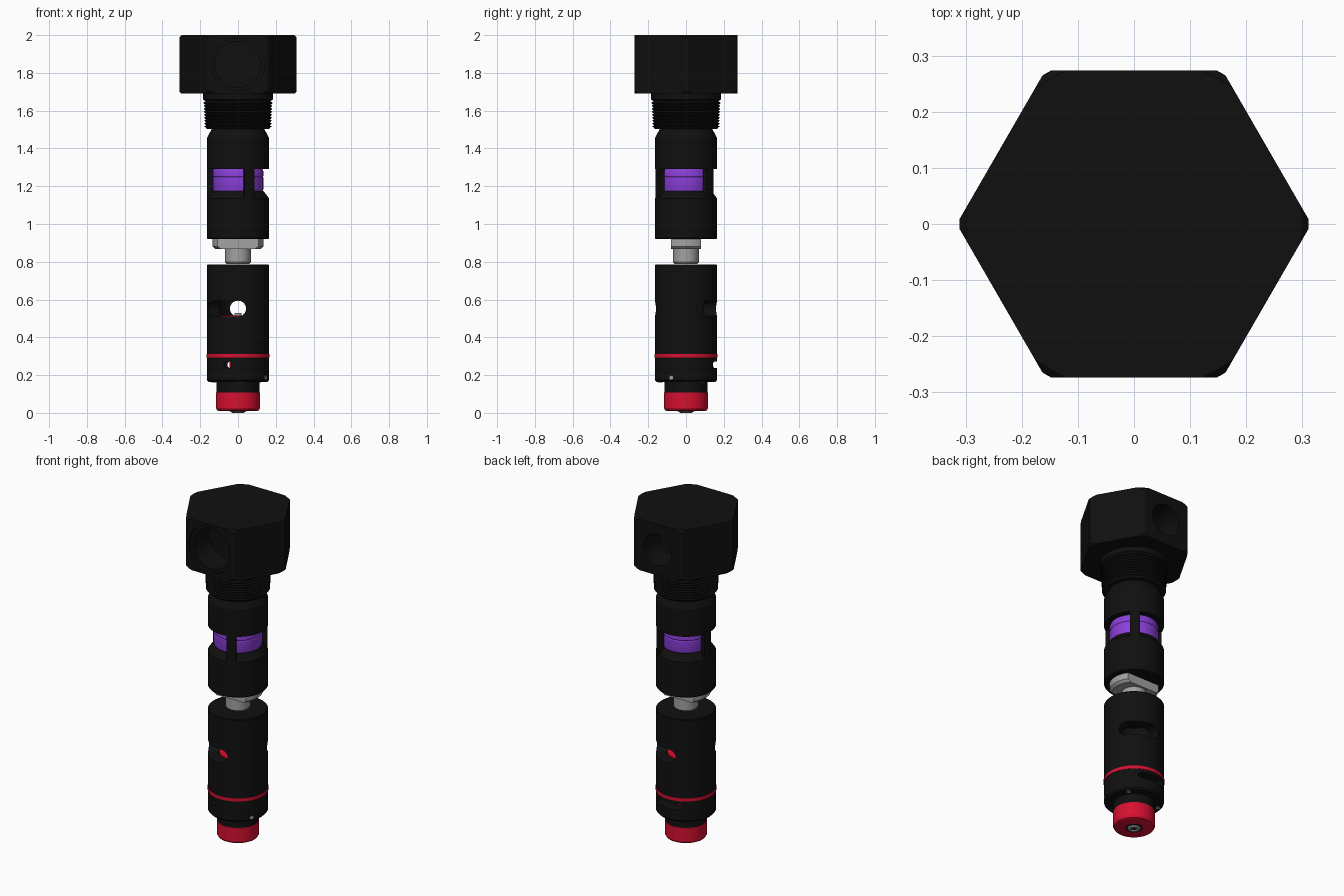
import bpy, bmesh, math
from mathutils import Matrix, Vector

cube = bpy.data.objects.get("Cube")
if cube:
    bpy.data.objects.remove(cube, do_unlink=True)


def material(name, rgb, rough=0.5):
    m = bpy.data.materials.new(name)
    m.use_nodes = True
    m.diffuse_color = (*rgb, 1)
    bsdf = m.node_tree.nodes["Principled BSDF"]
    bsdf.inputs["Base Color"].default_value = (*rgb, 1)
    bsdf.inputs["Roughness"].default_value = rough
    return m


BLACK = material("black", (0.005, 0.005, 0.005))
RED = material("red", (0.68, 0.005, 0.03))
PURPLE = material("purple", (0.26, 0.05, 0.7))
STEEL = material("steel", (0.36, 0.36, 0.36))


def add_object(name, bm, mat):
    bmesh.ops.remove_doubles(bm, verts=bm.verts, dist=1e-5)
    bmesh.ops.recalc_face_normals(bm, faces=bm.faces)
    mesh = bpy.data.meshes.new(name)
    bm.to_mesh(mesh)
    bm.free()
    ob = bpy.data.objects.new(name, mesh)
    bpy.context.collection.objects.link(ob)
    if mat:
        mesh.materials.append(mat)
    else:
        ob.hide_render = True
    return ob


def revolve(name, profile, mat=None, start=None, end=None, steps=72):
    """Spin (radius, z) points about z; a sector needs a closed profile."""
    bm = bmesh.new()
    sector = start is not None
    a0, a1 = (start, end) if sector else (0, 360)
    rings = []
    for i in range(steps + 1 if sector else steps):
        a = math.radians(a0 + (a1 - a0) * i / steps)
        rings.append([bm.verts.new((r * math.cos(a), r * math.sin(a), z)) for r, z in profile])
    n = len(profile)
    for i in range(steps):
        a, b = rings[i], rings[(i + 1) % len(rings)]
        for j in range(n if sector else n - 1):
            k = (j + 1) % n
            bm.faces.new((a[j], b[j], b[k], a[k]))
    if sector:
        bm.faces.new(rings[0])
        bm.faces.new(rings[-1])
    return add_object(name, bm, mat)


def rod(name, p, q, radius, mat=None, steps=32):
    p, q = Vector(p), Vector(q)
    bm = bmesh.new()
    turn = (q - p).to_track_quat('Z', 'Y').to_matrix().to_4x4()
    bmesh.ops.create_cone(bm, cap_ends=True, segments=steps, radius1=radius, radius2=radius,
                          depth=(q - p).length, matrix=Matrix.Translation((p + q) / 2) @ turn)
    return add_object(name, bm, mat)


def polar(r, angle, z):
    a = math.radians(angle)
    return (r * math.cos(a), r * math.sin(a), z)


def boolean(ob, cutter, operation='DIFFERENCE'):
    mod = ob.modifiers.new("cut", 'BOOLEAN')
    mod.operation, mod.object, mod.solver = operation, cutter, 'EXACT'
    bpy.context.view_layer.objects.active = ob
    bpy.ops.object.modifier_apply(modifier=mod.name)
    bpy.data.objects.remove(cutter, do_unlink=True)


def cut_slot(ob, start, end, z, half):
    """Curved slot with round ends, running around the barrel."""
    turn = math.degrees(half / 0.165)
    s, e = start + turn, end - turn
    box = [(0.06, z - half), (0.2, z - half), (0.2, z + half), (0.06, z + half)]
    boolean(ob, revolve("slot_cutter", box, None, s, e, 24))
    for a in (s, e):
        boolean(ob, rod("slot_end_cutter", polar(0.05, a, z), polar(0.21, a, z), half * 0.999))


# Hexagonal head with turned corners and ports front and back
head = rod("hex_head", (0, 0, 1.69), (0, 0, 2.0), 0.316, BLACK, 6)
turned = [(0, 1.68), (0.29, 1.68), (0.311, 1.703), (0.311, 1.987), (0.29, 2.01), (0, 2.01)]
hexagon_angle = min(math.hypot(v.co.x - 0.316, v.co.y) for v in head.data.vertices)
if hexagon_angle > 0.01:
    head.data.transform(Matrix.Rotation(math.radians(30), 4, 'Z'))
boolean(head, revolve("head_cutter", turned, steps=96), 'INTERSECT')
for radius, y0, y1 in ((0.14, -0.3, -0.255), (0.122, -0.3, -0.1), (0.095, 0.3, 0.12)):
    boolean(head, rod("port_cutter", (0, y0, 1.845), (0, y1, 1.845), radius, None, 48))

# Threaded neck
thread = [(0, 1.70), (0.186, 1.70), (0.186, 1.66), (0.172, 1.65)]
turns = 9
for i in range(turns):
    z = 1.645 - i * 0.0155
    crest = 0.182 - i * 0.0007
    thread += [(crest, z - 0.003), (crest, z - 0.006), (crest - 0.009, z - 0.014)]
thread += [(0.165, 1.503), (0, 1.503)]
revolve("threaded_neck", thread, BLACK)

# Upper barrel with three windows around a coloured ring
upper = revolve("upper_barrel", [(0, 1.51), (0.138, 1.51), (0.142, 1.497), (0.165, 1.455),
                                 (0.165, 0.925), (0.161, 0.92), (0, 0.92)], BLACK)
window = [(0.122, 1.175), (0.135, 1.175), (0.18, 1.115), (0.18, 1.29), (0.122, 1.29)]
for i in range(3):
    post = -68 + 120 * i
    boolean(upper, revolve("window_cutter", window, None, post + 9.5, post + 110.5, 30))
revolve("coloured_ring", [(0.11, 1.172), (0.13, 1.172), (0.134, 1.185), (0.134, 1.245), (0.131, 1.25),
                          (0.134, 1.255), (0.134, 1.28), (0.13, 1.292), (0.11, 1.292)], PURPLE)

# Steel stem: round flange with two wrench flats, then a shaft
flange = revolve("stem_flange", [(0, 0.925), (0.135, 0.925), (0.135, 0.882), (0.12, 0.868), (0, 0.868)], STEEL)
for side in (-1, 1):
    bm = bmesh.new()
    bmesh.ops.create_cube(bm, size=0.4, matrix=Matrix.Translation((0, side * 0.28, 0.9)))
    boolean(flange, add_object("flat_cutter", bm, None))
revolve("stem_shaft", [(0, 0.88), (0.068, 0.88), (0.068, 0.798), (0.061, 0.789), (0, 0.789)], STEEL)

# Lower barrel: hollow, with a pair of long slots and a lower vent
lower = revolve("lower_barrel", [(0, 0.786), (0.161, 0.786), (0.165, 0.782), (0.165, 0.174),
                                 (0.156, 0.164), (0, 0.164)], BLACK)
boolean(lower, revolve("bore_cutter", [(0, 0.2), (0.1, 0.2), (0.1, 0.7), (0, 0.7)]))
for start in (20, -160):
    cut_slot(lower, start, start + 85, 0.552, 0.042)
cut_slot(lower, 58, 120, 0.255, 0.018)
boolean(lower, rod("vent_cutter", (-0.055, -0.2, 0.255), (-0.055, 0, 0.255), 0.019))

# Red plug and core inside the bore
revolve("inner_plug", [(0, 0.516), (0.101, 0.516), (0.101, 0.32), (0, 0.32)], RED)
rod("plug_pin", (0, 0, 0.51), (0, 0, 0.53), 0.018, STEEL)
rod("inner_core", (0, 0, 0.19), (0, 0, 0.33), 0.046, RED)

# Red band around the lower barrel
revolve("red_band", [(0.16, 0.311), (0.167, 0.311), (0.167, 0.292), (0.16, 0.292)], RED)

# Collar, end cap and cap screw
revolve("collar", [(0, 0.17), (0.113, 0.17), (0.113, 0.104), (0, 0.104)], BLACK)
revolve("end_cap", [(0, 0.108), (0.116, 0.108), (0.116, 0.026), (0.11, 0.014), (0.1, 0.01), (0, 0.01)], RED)
revolve("cap_recess", [(0, 0.012), (0.046, 0.012), (0.046, 0.008), (0, 0.008)], BLACK)
screw = revolve("cap_screw", [(0, 0.02), (0.037, 0.02), (0.037, 0.006), (0.03, 0), (0, 0)], STEEL, steps=32)
boolean(screw, rod("socket_cutter", (0, 0, -0.01), (0, 0, 0.012), 0.018, None, 6))

# Small set screws
for i in range(3):
    a = 38 + 120 * i
    rod("bottom_screw", polar(0.138, a, 0.161), polar(0.138, a, 0.18), 0.012, STEEL, 16)
rod("side_screw", polar(0.15, -28, 0.186), polar(0.167, -28, 0.186), 0.011, STEEL, 16)

# Smooth the turned surfaces, keep edges sharp
bpy.ops.object.select_all(action='DESELECT')
for ob in bpy.context.collection.objects:
    if ob.type == 'MESH':
        ob.select_set(True)
        bpy.context.view_layer.objects.active = ob
bpy.ops.object.shade_smooth_by_angle(angle=math.radians(25))
